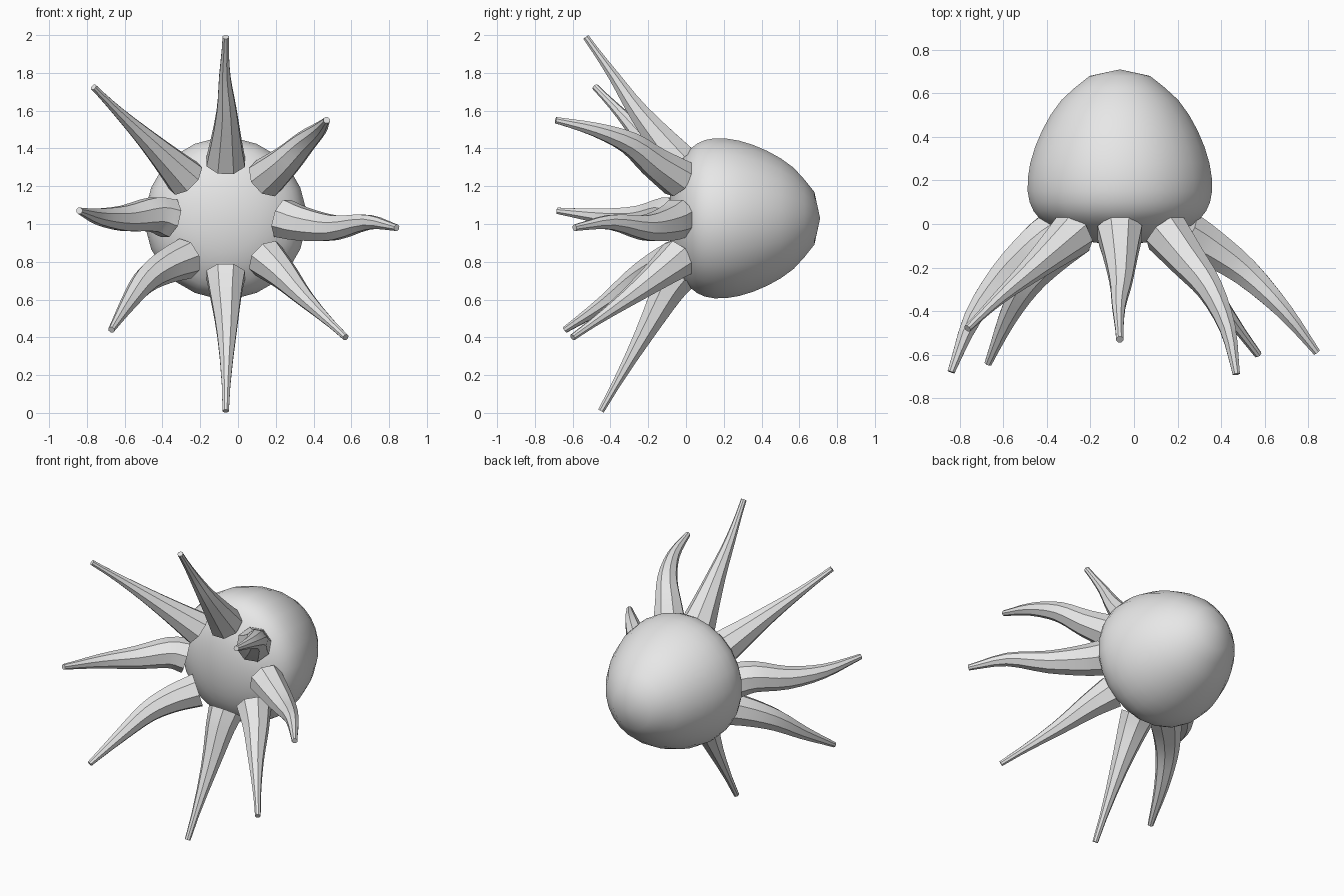
import bpy, bmesh, math
from mathutils import Vector

cube = bpy.data.objects.get("Cube")
if cube:
    bpy.data.objects.remove(cube, do_unlink=True)

CENTRE = Vector((-0.065, 0, 1.03))
FORWARD = Vector((0, 1, 0))

grey = bpy.data.materials.new("plain_grey")
grey.use_nodes = True
grey.diffuse_color = (0.8, 0.8, 0.8, 1)
shader = next(n for n in grey.node_tree.nodes if n.type == "BSDF_PRINCIPLED")
shader.inputs["Base Color"].default_value = grey.diffuse_color


def spline(points, steps):
    """Sample a smooth curve that passes through all the points."""
    pts = [2 * points[0] - points[1]] + points + [2 * points[-1] - points[-2]]
    out = []
    for a, b, c, d in zip(pts, pts[1:], pts[2:], pts[3:]):
        for i in range(steps):
            t = i / steps
            out.append(b + (c - a) * t / 2 + (2 * a - 5 * b + 4 * c - d) * t * t / 2
                       + (3 * b - a - 3 * c + d) * t ** 3 / 2)
    return out + [points[-1]]


def ring(bm, centre, u, v, radius, sides):
    """Add one regular ring of vertices."""
    turn = math.tau / sides
    return [bm.verts.new(centre + radius * (u * math.cos(turn * (i + 0.5))
                                            + v * math.sin(turn * (i + 0.5))))
            for i in range(sides)]


def skin(bm, rings):
    """Join neighbouring rings with quads."""
    for low, high in zip(rings, rings[1:]):
        for i in range(len(low)):
            j = (i + 1) % len(low)
            bm.faces.new((low[i], low[j], high[j], high[i]))


def finish(bm, name, angle):
    bmesh.ops.recalc_face_normals(bm, faces=bm.faces)
    mesh = bpy.data.meshes.new(name)
    bm.to_mesh(mesh)
    bm.free()
    mesh.materials.append(grey)
    obj = bpy.data.objects.new(name, mesh)
    bpy.context.collection.objects.link(obj)
    bpy.ops.object.select_all(action="DESELECT")
    obj.select_set(True)
    bpy.context.view_layer.objects.active = obj
    bpy.ops.object.shade_smooth_by_angle(angle=math.radians(angle))


def make_body():
    """Dome turned around the y axis: (radius, y) from front to back."""
    profile = [(0.12, -0.085), (0.24, -0.055), (0.34, 0), (0.4, 0.06), (0.427, 0.15),
               (0.415, 0.28), (0.36, 0.43), (0.27, 0.57), (0.14, 0.68)]
    bm = bmesh.new()
    samples = spline([Vector((r, y, 0)) for r, y in profile], 2)
    rings = [ring(bm, CENTRE + FORWARD * p.y, Vector((1, 0, 0)), Vector((0, 0, 1)), p.x, 24)
             for p in samples]
    skin(bm, rings)
    for end, y in ((rings[0], -0.095), (rings[-1], 0.71)):
        pole = bm.verts.new(CENTRE + FORWARD * y)
        for i in range(len(end)):
            bm.faces.new((end[i - 1], end[i], pole))
    finish(bm, "body", 60)


def make_tentacle(name, step, taper, path):
    """Tapered eight-sided arm; step counts eighth turns from the left side."""
    turn = step * math.tau / 8
    outward = Vector((math.cos(turn), 0, math.sin(turn)))
    across = outward.cross(FORWARD)
    start = CENTRE + outward * 0.3 - FORWARD * 0.04
    points = spline([start] + [Vector(p) for p in path], 3)
    lengths = [0]
    for a, b in zip(points, points[1:]):
        lengths.append(lengths[-1] + (b - a).length)
    bm = bmesh.new()
    rings = []
    for i, p in enumerate(points):
        along = (points[min(i + 1, len(points) - 1)] - points[max(i - 1, 0)]).normalized()
        u = (across - along * across.dot(along)).normalized()
        t = lengths[i] / lengths[-1]
        radius = 0.018 + 0.092 * (1 - t) ** taper
        rings.append(ring(bm, p, u, along.cross(u), radius, 8))
    skin(bm, rings)
    bm.faces.new(rings[0])
    bm.faces.new(rings[-1])
    finish(bm, name, 30)


make_body()

STRAIGHT, CURVED = 1.6, 1.1
make_tentacle("left_tentacle", 0, CURVED,
              [(0.34, -0.1, 1), (0.51, -0.22, 0.98), (0.69, -0.4, 1.01), (0.84, -0.59, 0.98)])
make_tentacle("upper_left_tentacle", 1, CURVED,
              [(0.25, -0.17, 1.33), (0.35, -0.3, 1.43), (0.43, -0.48, 1.5), (0.47, -0.69, 1.55)])
make_tentacle("top_tentacle", 2, STRAIGHT,
              [(-0.06, -0.25, 1.59), (-0.07, -0.38, 1.78), (-0.065, -0.53, 1.99)])
make_tentacle("upper_right_tentacle", 3, STRAIGHT,
              [(-0.47, -0.21, 1.435), (-0.62, -0.34, 1.58), (-0.765, -0.48, 1.725)])
make_tentacle("right_tentacle", 4, CURVED,
              [(-0.45, -0.1, 1.05), (-0.6, -0.24, 1.03), (-0.74, -0.43, 1.04), (-0.84, -0.68, 1.07)])
make_tentacle("lower_right_tentacle", 5, CURVED,
              [(-0.39, -0.15, 0.77), (-0.49, -0.27, 0.7), (-0.58, -0.43, 0.58), (-0.67, -0.64, 0.44)])
make_tentacle("bottom_tentacle", 6, STRAIGHT,
              [(-0.065, -0.1, 0.64), (-0.06, -0.225, 0.41), (-0.065, -0.45, 0.01)])
make_tentacle("lower_left_tentacle", 7, STRAIGHT,
              [(0.24, -0.15, 0.73), (0.36, -0.32, 0.6), (0.57, -0.6, 0.4)])
